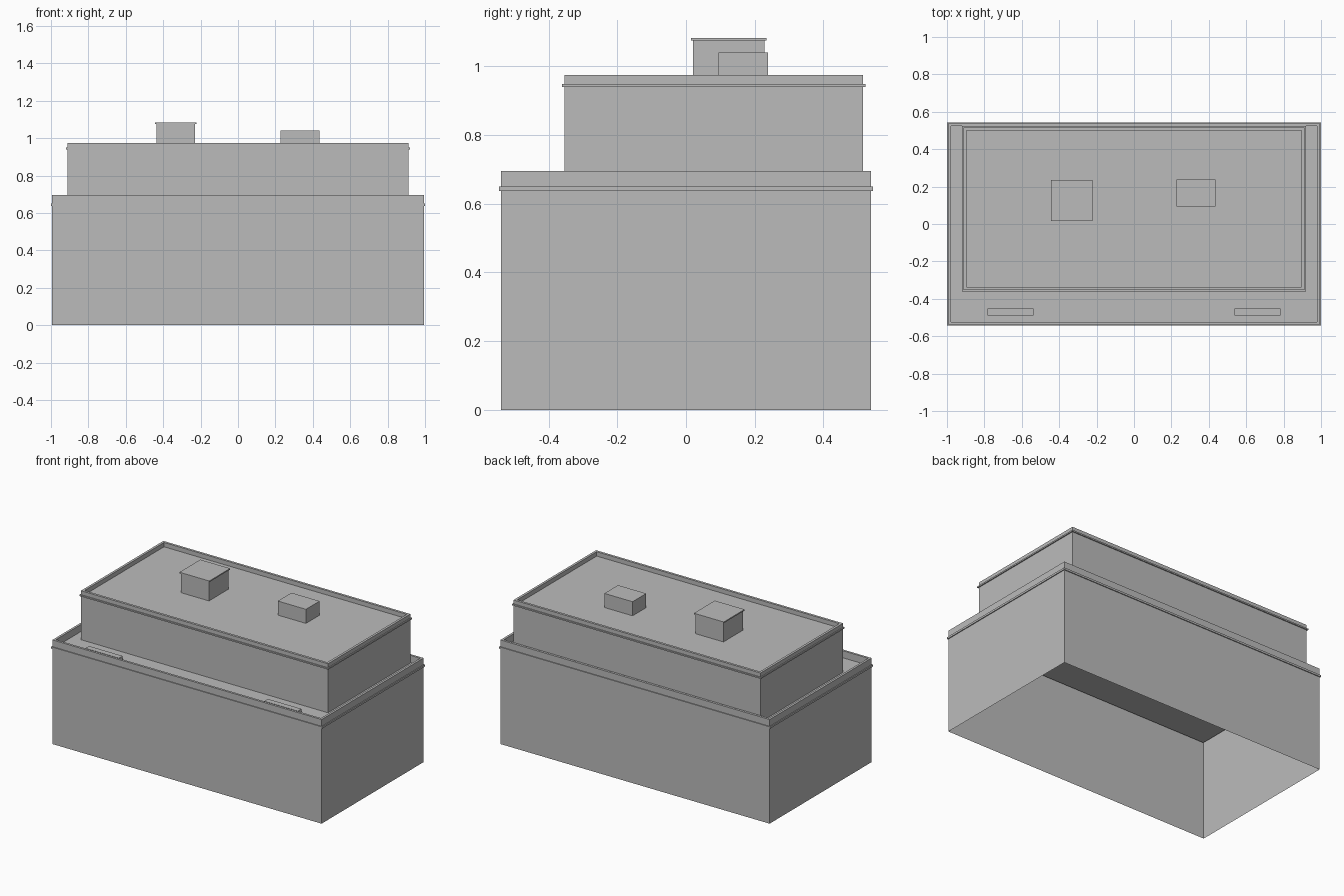
import bpy
import bmesh

cube = bpy.data.objects.get("Cube")
if cube:
    bpy.data.objects.remove(cube, do_unlink=True)

# Single plain material
grey = bpy.data.materials.new("plain_grey")
grey.use_nodes = True
colour = (0.5, 0.5, 0.5, 1)
grey.diffuse_color = colour
grey.node_tree.nodes["Principled BSDF"].inputs["Base Color"].default_value = colour


def loft(name, centre, half, profile, cap=False):
    """Sweep an (outward offset, height) profile around a rectangle."""
    bm = bmesh.new()
    rings = []
    for offset, z in profile:
        hx, hy = half[0] + offset, half[1] + offset
        corners = [(-hx, -hy), (hx, -hy), (hx, hy), (-hx, hy)]
        rings.append([bm.verts.new((centre[0] + x, centre[1] + y, z))
                      for x, y in corners])
    for low, high in zip(rings, rings[1:]):
        for i in range(4):
            j = (i + 1) % 4
            bm.faces.new((low[i], low[j], high[j], high[i]))
    if cap:
        bm.faces.new(rings[-1])
    mesh = bpy.data.meshes.new(name)
    bm.to_mesh(mesh)
    bm.free()
    mesh.materials.append(grey)
    obj = bpy.data.objects.new(name, mesh)
    bpy.context.collection.objects.link(obj)
    return obj


def tier(name, centre, half, base, roof, top, rim, band, overhang):
    """Open-bottomed walls with a parapet, sunken roof and outer band."""
    loft(name + "_walls_and_roof", centre, half,
         [(0, base), (0, top), (-rim, top), (-rim, roof)], cap=True)
    loft(name + "_band", centre, half,
         [(0, band[0]), (overhang, band[0]), (overhang, band[1]), (0, band[1])])


def box(name, centre, half, z0, z1):
    loft(name, centre, half, [(0, z0), (0, z1)], cap=True)


LOWER_ROOF, UPPER_ROOF = 0.648, 0.946

# Two stacked building tiers
tier("lower_storey", (0, 0), (0.994, 0.538), 0, LOWER_ROOF, 0.695,
     0.015, (0.637, 0.65), 0.006)
tier("upper_storey", (0, 0.081), (0.912, 0.435), LOWER_ROOF, UPPER_ROOF, 0.975,
     0.016, (0.94, 0.949), 0.007)

# Rooftop housing with an overhanging lid
housing = (-0.333, 0.125)
box("roof_housing", housing, (0.104, 0.104), UPPER_ROOF, 1.075)
loft("roof_housing_lid", housing, (0.104, 0.104),
     [(0, 1.075), (0.006, 1.075), (0.006, 1.083)], cap=True)

# Smaller rooftop unit
box("roof_unit", (0.332, 0.166), (0.104, 0.072), UPPER_ROOF, 1.04)

# Low plinths on the front terrace
for side, sign in (("left", 1), ("right", -1)):
    box("terrace_plinth_" + side, (sign * 0.66, -0.47), (0.124, 0.019),
        LOWER_ROOF, 0.677)
